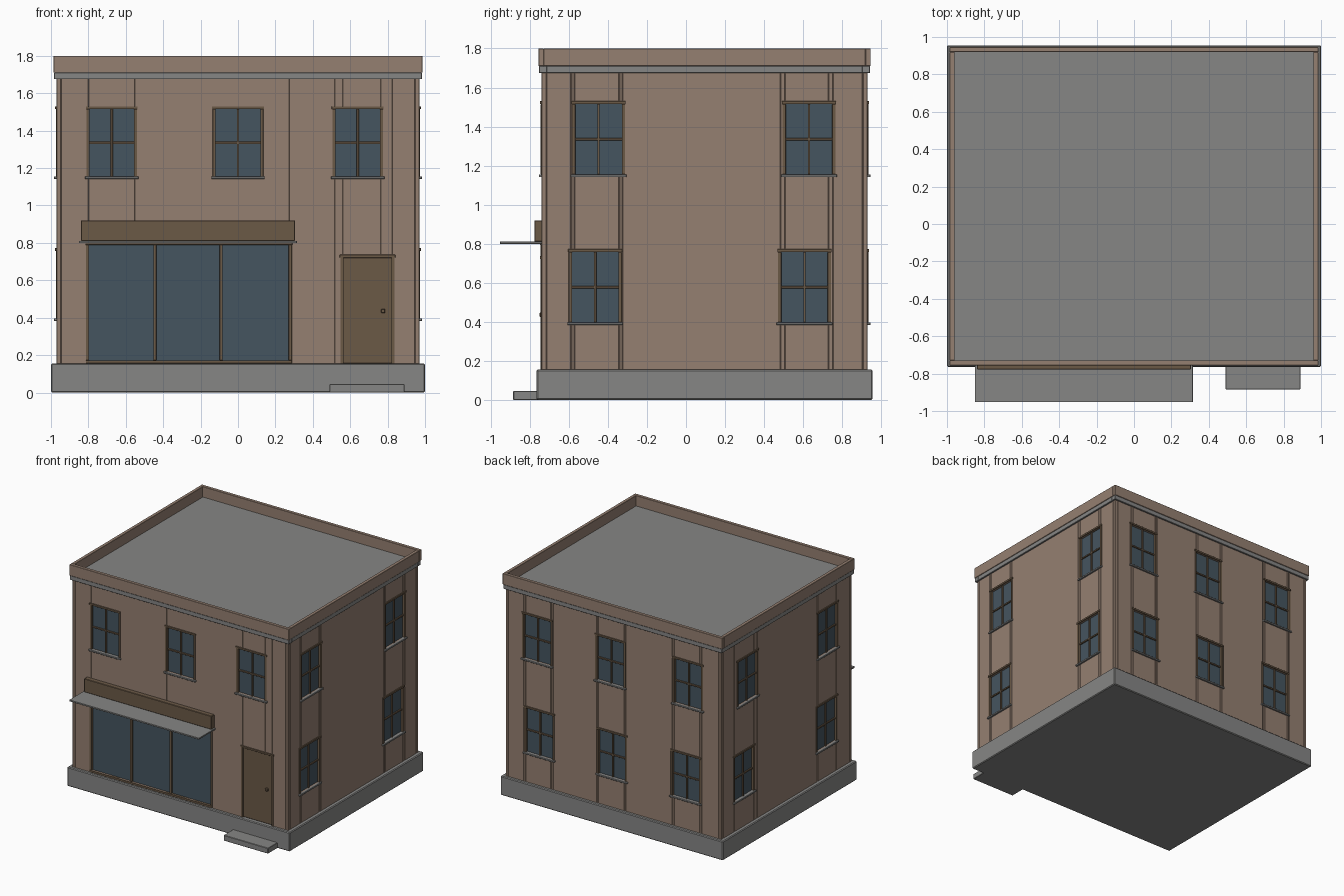
import bpy
import bmesh
from math import radians
from mathutils import Matrix, Vector

cube = bpy.data.objects.get("Cube")
if cube:
    bpy.data.objects.remove(cube, do_unlink=True)


def material(name, rgb):
    m = bpy.data.materials.new(name)
    m.use_nodes = True
    m.diffuse_color = (*rgb, 1)
    m.node_tree.nodes["Principled BSDF"].inputs["Base Color"].default_value = (*rgb, 1)
    return m


WALL = material("tan wall", (0.30, 0.215, 0.165))
WOOD = material("brown wood", (0.145, 0.1, 0.062))
GLASS = material("blue grey glass", (0.06, 0.09, 0.115))
STONE = material("grey stone", (0.24, 0.24, 0.235))

CENTRE = Vector((0, 0.095, 0))   # middle of the building body
HALF_X, HALF_Y = 0.97, 0.835     # outer faces of the walls
THICK = 0.025
FLOOR, TOP = 0.15, 1.68


def part(name, mat, boxes, spin=0, bevel=0.003):
    """One object from boxes given as (x0, x1, y0, y1, z0, z1) about the body centre."""
    bm = bmesh.new()
    for x0, x1, y0, y1, z0, z1 in boxes:
        size = Matrix.Diagonal((x1 - x0, y1 - y0, z1 - z0, 1))
        place = Matrix.Translation(((x0 + x1) / 2, (y0 + y1) / 2, (z0 + z1) / 2))
        bmesh.ops.create_cube(bm, size=1, matrix=place @ size)
    bmesh.ops.transform(bm, verts=bm.verts,
                        matrix=Matrix.Translation(CENTRE) @ Matrix.Rotation(radians(spin), 4, "Z"))
    mesh = bpy.data.meshes.new(name)
    bm.to_mesh(mesh)
    bm.free()
    mesh.materials.append(mat)
    obj = bpy.data.objects.new(name, mesh)
    bpy.context.collection.objects.link(obj)
    if bevel:
        mod = obj.modifiers.new("edge bevel", "BEVEL")
        mod.width = bevel
        mod.segments = 1
    return obj


def ring(hx, hy, t, z0, z1):
    """Four boxes round a rectangle, t thick."""
    return [(-hx, hx, -hy, -hy + t, z0, z1), (-hx, hx, hy - t, hy, z0, z1),
            (-hx, -hx + t, -hy + t, hy - t, z0, z1), (hx - t, hx, -hy + t, hy - t, z0, z1)]


def wall(name, spin, half, dist, openings):
    """Full-height wall columns, split at the edges of every opening."""
    cuts = sorted({-half, half, *(u for o in openings for u in o[:2])})
    boxes = []
    for a, b in zip(cuts, cuts[1:]):
        mid, z = (a + b) / 2, FLOOR
        for o in sorted(openings, key=lambda o: o[2]):
            if o[0] < mid < o[1]:
                if o[2] - z > 0.001:
                    boxes.append((a, b, -dist, -dist + THICK, z, o[2]))
                z = o[3]
        boxes.append((a, b, -dist, -dist + THICK, z, TOP))
    part(name, WALL, boxes, spin)


def surround(o, dist, w=0.013, out=0.004):
    """Two jambs and a head round an opening."""
    u0, u1, z0, z1 = o
    return [(u0 - w, u0 + 0.004, -dist - out, -dist + THICK, z0, z1),
            (u1 - 0.004, u1 + w, -dist - out, -dist + THICK, z0, z1),
            (u0 - w - 0.003, u1 + w + 0.003, -dist - out - 0.004, -dist + THICK, z1, z1 + 0.015)]


def pane(name, o, dist, spin):
    part(name, GLASS, [(o[0], o[1], -dist + 0.015, -dist + THICK, o[2], o[3])], spin, 0)


def window(name, o, dist, spin):
    u0, u1, z0, z1 = o
    u, z, y0, y1 = (u0 + u1) / 2, (z0 + z1) / 2, -dist + 0.004, -dist + 0.018
    bars = [(u - 0.006, u + 0.006, y0, y1, z0, z1),
            (u0, u1, y0 + 0.001, y1, z - 0.006, z + 0.006)]
    part(name + "_frame", WOOD, surround(o, dist) + bars, spin, 0.001)
    pane(name + "_glass", o, dist, spin)
    part(name + "_sill", STONE,
         [(u0 - 0.02, u1 + 0.02, -dist - 0.014, -dist + THICK, z0 - 0.014, z0)], spin, 0.002)


def opening(u, upper):
    z = 1.155 if upper else 0.397
    return (u - 0.123, u + 0.123, z, z + 0.36)


# Plinth, step, corner posts
part("plinth", STONE, [(-1, 1, -0.86, 0.86, 0, 0.155)], bevel=0.006)
part("door_step", STONE, [(0.49, 0.89, -0.98, -0.85, 0, 0.045)])
part("corner_posts", WALL,
     [(x, x + THICK, y, y + THICK, FLOOR, TOP)
      for x in (-HALF_X, HALF_X - THICK) for y in (-HALF_Y, HALF_Y - THICK)])

# Walls and windows: spin, wall distance, half width, upper and lower window centres
shop = (-0.80, 0.275, 0.172, 0.79)
door = (0.56, 0.825, FLOOR, 0.722)
sides = {
    "front": (0, HALF_Y, HALF_X, (-0.675, 0.0, 0.64), (), [shop, door]),
    "left": (90, HALF_X, HALF_Y, (-0.543, 0.535), (-0.56, 0.512), []),
    "back": (180, HALF_Y, HALF_X, (-0.685, -0.027, 0.67), (-0.666, -0.013, 0.652), []),
    "right": (-90, HALF_X, HALF_Y, (-0.50, 0.525), (-0.545, 0.515), []),
}
for side, (spin, dist, half, upper, lower, extra) in sides.items():
    holes = [opening(u, True) for u in upper] + [opening(u, False) for u in lower]
    wall(side + "_wall", spin, half - THICK, dist, holes + extra)
    for i, o in enumerate(holes):
        window(f"{side}_window_{i + 1}", o, dist, spin)

# Shop window with two mullions and a bottom rail
D = HALF_Y
rails = [(u - 0.008, u + 0.008, -D + 0.002, -D + 0.018, shop[2], shop[3]) for u in (-0.445, -0.09)]
rails.append((shop[0] - 0.013, shop[1] + 0.013, -D - 0.006, -D + THICK, 0.156, shop[2]))
part("shop_window_frame", WOOD, surround(shop, D) + rails, bevel=0.001)
pane("shop_window_glass", shop, D, 0)

# Awning and blank sign board
part("awning", STONE, [(-0.85, 0.315, -1.047, -D + 0.01, 0.799, 0.811)], bevel=0.001)
part("sign_board", WOOD, [(-0.84, 0.305, -D - 0.037, -D + 0.005, 0.811, 0.92)])

# Door
part("door_frame", WOOD, surround(door, D), bevel=0.001)
part("door_leaf", WOOD, [(door[0], door[1], -D + 0.008, -D + THICK, 0.155, door[3])])
part("door_knob", WOOD, [(0.765, 0.787, -D - 0.01, -D + 0.01, 0.425, 0.447)])

# Cornice, parapet, roof
part("cornice", STONE, ring(0.983, 0.848, 0.04, 1.675, 1.71), bevel=0.002)
part("parapet", WALL, ring(0.986, 0.851, 0.027, 1.71, 1.80), bevel=0.002)
part("roof", STONE, [(-0.965, 0.965, -0.83, 0.83, 1.685, 1.715)], bevel=0)
